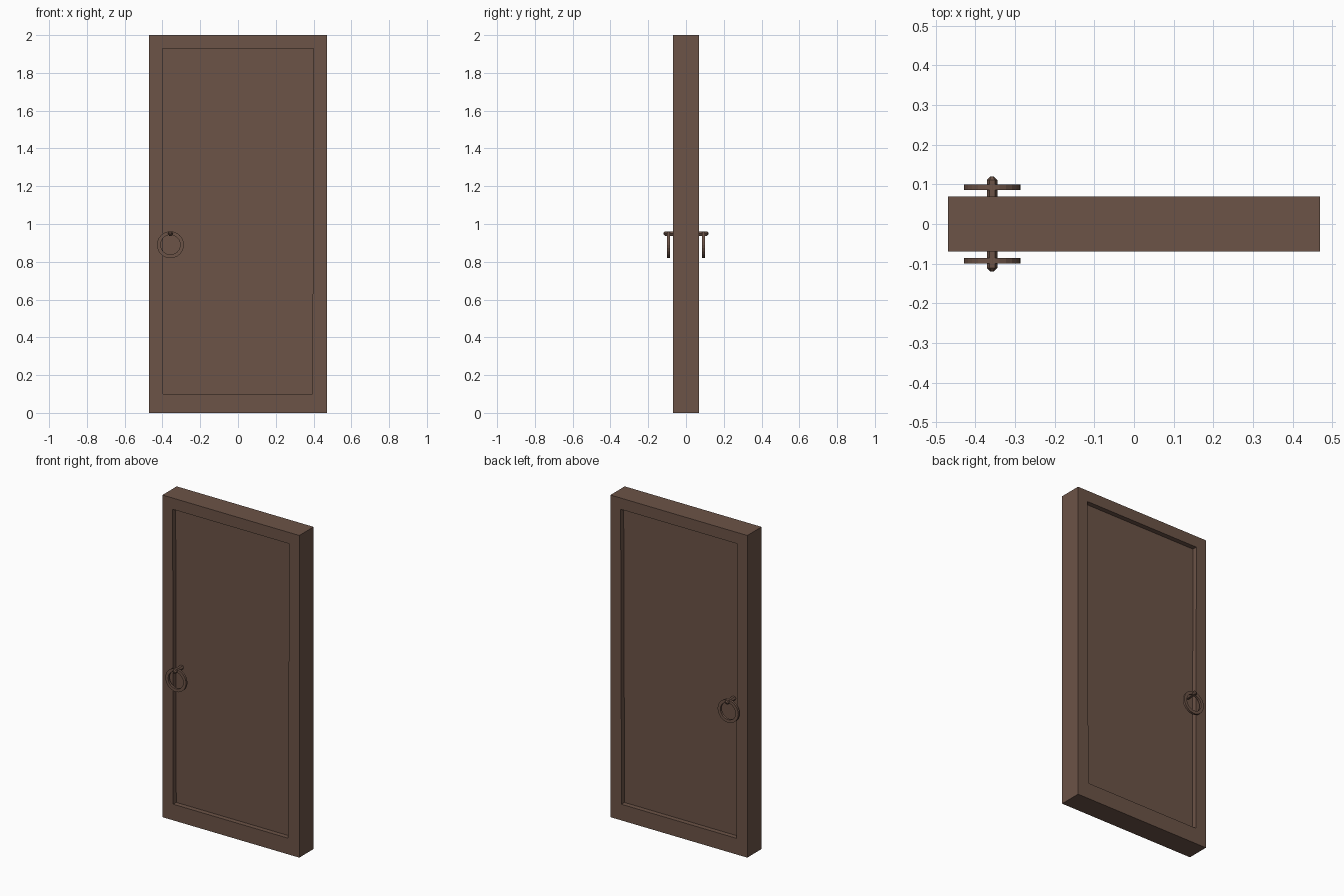
import bpy, bmesh, math

if "Cube" in bpy.data.objects:
    bpy.data.objects.remove(bpy.data.objects["Cube"])

wood = bpy.data.materials.new("brown wood")
wood.diffuse_color = (0.150, 0.087, 0.063, 1)
wood.use_nodes = True
wood.node_tree.nodes["Principled BSDF"].inputs["Base Color"].default_value = wood.diffuse_color


def make_object(name, bm):
    bmesh.ops.recalc_face_normals(bm, faces=bm.faces)
    me = bpy.data.meshes.new(name)
    bm.to_mesh(me)
    bm.free()
    me.materials.append(wood)
    ob = bpy.data.objects.new(name, me)
    bpy.context.collection.objects.link(ob)
    return ob


def bridge(bm, loops, closed=False):
    n = len(loops[0])
    pairs = list(zip(loops, loops[1:])) + ([(loops[-1], loops[0])] if closed else [])
    for a, b in pairs:
        for i in range(n):
            j = (i + 1) % n
            bm.faces.new((a[i], a[j], b[j], b[i]))


# Door slab with a recessed panel on both faces
W, T, H, D = 0.47, 0.07, 2.0, 0.03
outer = [(-W, 0), (W, 0), (W, H), (-W, H)]
inner = [(-0.396, 0.10), (0.394, 0.10), (0.40, 1.93), (-0.40, 1.93)]
bm = bmesh.new()
steps = [(inner, D - T), (inner, -T), (outer, -T), (outer, T), (inner, T), (inner, T - D)]
loops = [[bm.verts.new((x, y, z)) for x, z in prof] for prof, y in steps]
bridge(bm, loops)
bm.faces.new(loops[0])
bm.faces.new(loops[-1])
make_object("door_slab", bm)

HX = -0.358
for side, label in ((-1, "front"), (1, "back")):
    # Flat pull ring
    bm = bmesh.new()
    section = [(0.071, 0.086), (0.071, 0.100), (0.052, 0.100), (0.052, 0.086)]
    loops = []
    for r, y in section:
        loops.append([bm.verts.new((HX + r * math.cos(a), side * y, 0.89 + r * math.sin(a)))
                      for a in (2 * math.pi * k / 24 for k in range(24))])
    bridge(bm, loops, closed=True)
    make_object(label + "_pull_ring", bm)

    # Six-sided peg with a chamfered tip
    bm = bmesh.new()
    loops = []
    for r, y in ((0.0135, 0.03), (0.0135, 0.111), (0.004, 0.120)):
        loops.append([bm.verts.new((HX + r * math.cos(a), side * y, 0.949 + r * math.sin(a)))
                      for a in (math.pi * k / 3 for k in range(6))])
    bridge(bm, loops)
    bm.faces.new(loops[0])
    bm.faces.new(loops[-1])
    make_object(label + "_ring_peg", bm)
